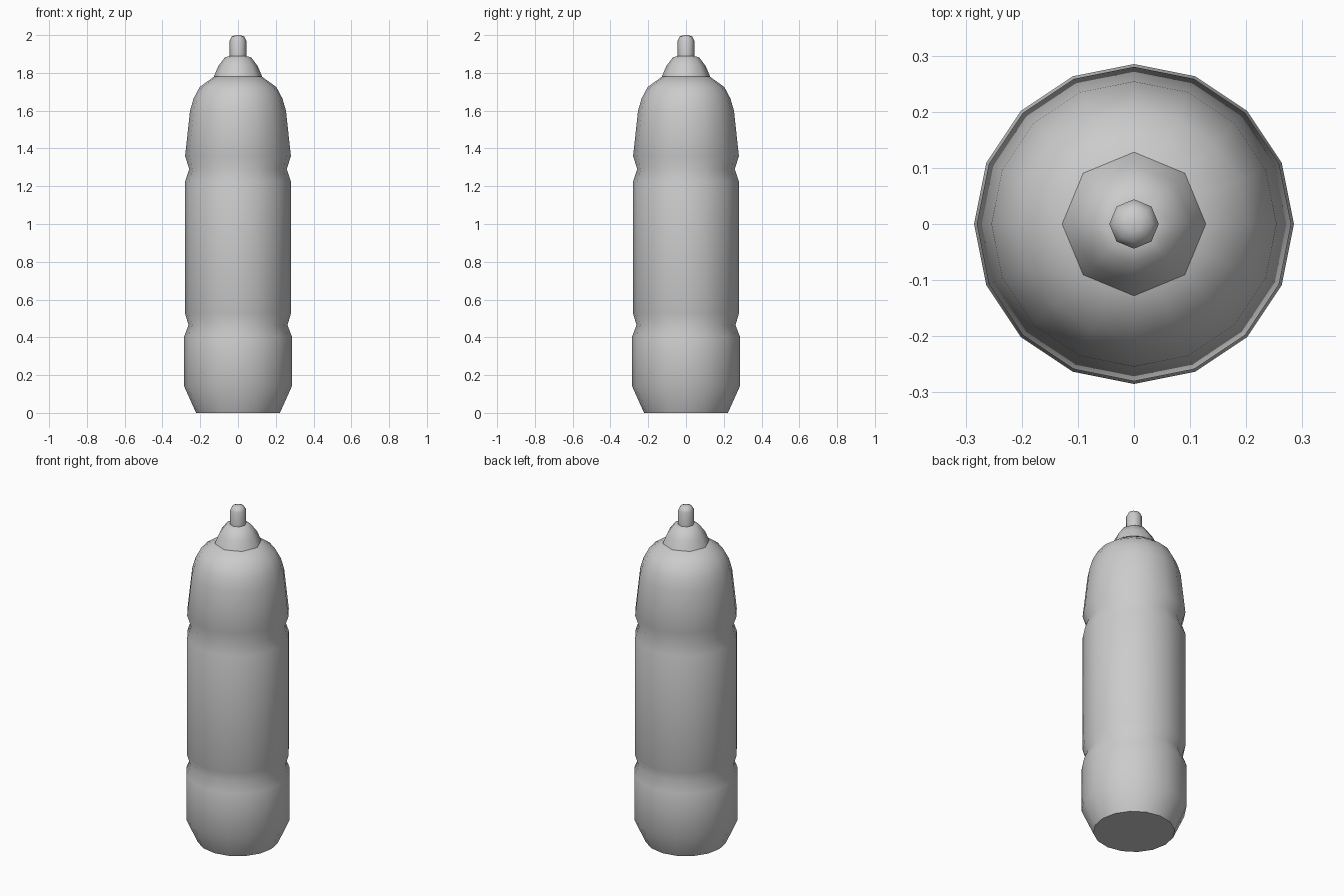
import bpy, bmesh, math

default_cube = bpy.data.objects.get("Cube")
if default_cube:
    bpy.data.objects.remove(default_cube, do_unlink=True)

grey = bpy.data.materials.new("plain_grey")
grey.use_nodes = True
colour = (0.6, 0.6, 0.6, 1)
grey.diffuse_color = colour
grey.node_tree.nodes["Principled BSDF"].inputs["Base Color"].default_value = colour


def lathe(name, profile, sides):
    """Turn a (radius, height) profile around z and close both ends."""
    bm = bmesh.new()
    rings = []
    for radius, height in profile:
        angles = [math.tau * i / sides for i in range(sides)]
        rings.append([bm.verts.new((radius * math.cos(a), radius * math.sin(a), height))
                      for a in angles])
    for low, high in zip(rings, rings[1:]):
        for i in range(sides):
            j = (i + 1) % sides
            bm.faces.new((low[i], low[j], high[j], high[i]))
    bm.faces.new(rings[0][::-1])
    bm.faces.new(rings[-1])
    mesh = bpy.data.meshes.new(name)
    bm.to_mesh(mesh)
    bm.free()
    mesh.materials.append(grey)
    obj = bpy.data.objects.new(name, mesh)
    bpy.context.collection.objects.link(obj)
    bpy.ops.object.select_all(action='DESELECT')
    obj.select_set(True)
    bpy.context.view_layer.objects.active = obj
    bpy.ops.object.shade_smooth_by_angle(angle=math.radians(60))
    return obj


# Bottle body: tapered foot, two waist grooves and a rounded shoulder
lathe("bottle_body", [
    (0.222, 0), (0.285, 0.14), (0.285, 0.405), (0.262, 0.465),
    (0.28, 0.525), (0.28, 1.225), (0.258, 1.29), (0.28, 1.36),
    (0.254, 1.6), (0.235, 1.665), (0.203, 1.725), (0.127, 1.78)], 16)

# Domed cap
lathe("cap", [(0.128, 1.78), (0.105, 1.835), (0.07, 1.882), (0.04, 1.89)], 8)

# Drinking spout with a rounded tip
lathe("spout", [(0.044, 1.885), (0.044, 1.972), (0.033, 1.992), (0.014, 2.0)], 8)
